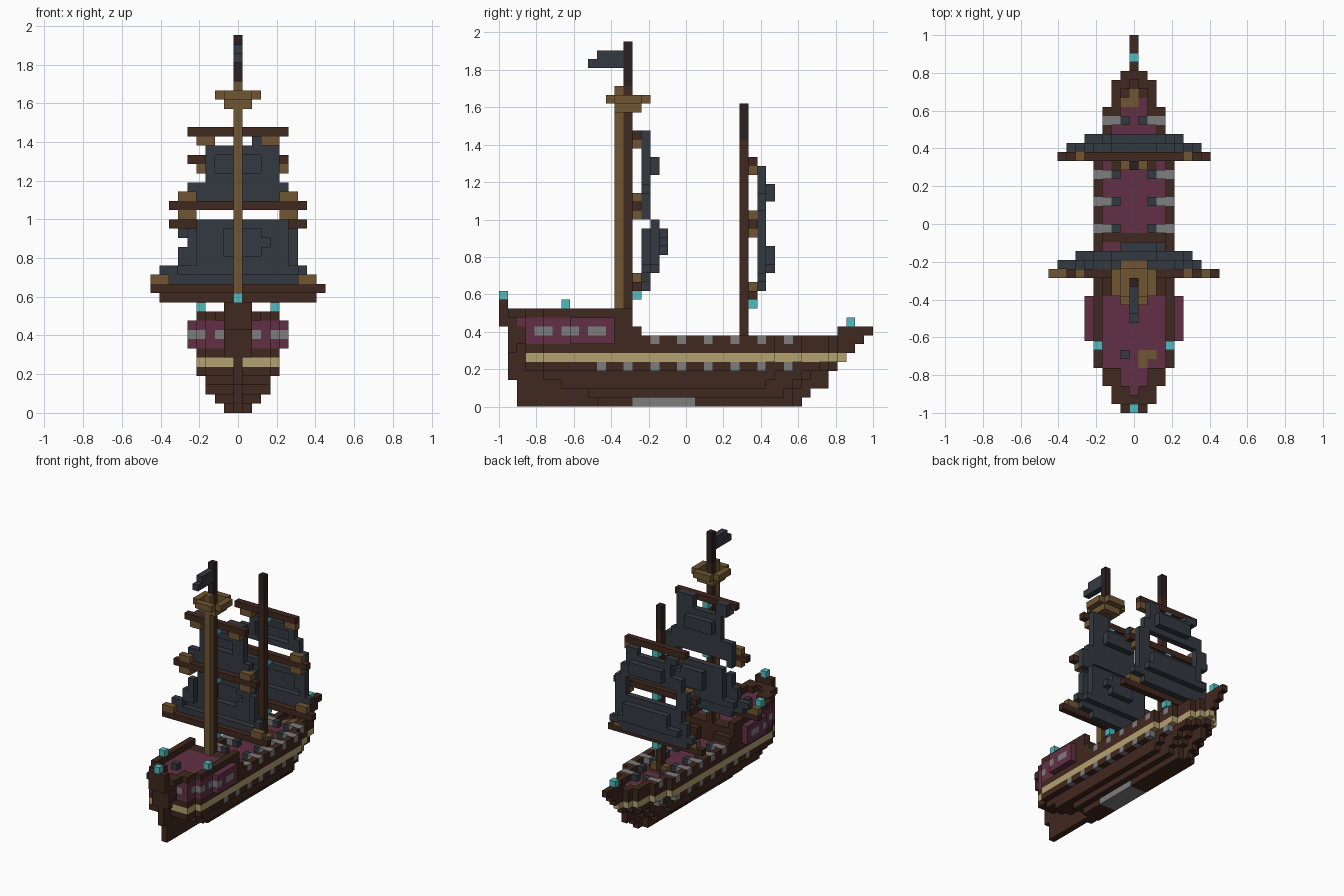
import bpy
import bmesh
from mathutils import Vector

if "Cube" in bpy.data.objects:
    bpy.data.objects.remove(bpy.data.objects["Cube"])

U = 1 / 21  # edge of one block
COLOURS = {
    "brown_wood": (0.051, 0.021, 0.013), "dark_wood": (0.026, 0.014, 0.015),
    "tan_wood": (0.165, 0.093, 0.032), "cream_trim": (0.450, 0.360, 0.165),
    "plum_paint": (0.121, 0.030, 0.058), "slate_cloth": (0.034, 0.042, 0.052),
    "grey_metal": (0.205, 0.205, 0.205), "teal_lantern": (0.085, 0.500, 0.520),
}
mats = {}
for name, rgb in COLOURS.items():
    m = bpy.data.materials.new(name)
    m.use_nodes = True
    m.diffuse_color = (*rgb, 1)
    bsdf = m.node_tree.nodes["Principled BSDF"]
    bsdf.inputs["Base Color"].default_value = (*rgb, 1)
    bsdf.inputs["Roughness"].default_value = 0.9
    mats[name] = m
BROWN, DARK, TAN, CREAM, PLUM, SLATE, GREY, TEAL = COLOURS

cells = {}


def box(part, mat, xs, ys, zs):
    """Fill an inclusive range of blocks; a single number is one block thick."""
    rng = [r if isinstance(r, tuple) else (r, r) for r in (xs, ys, zs)]
    for x in range(rng[0][0], rng[0][1] + 1):
        for y in range(rng[1][0], rng[1][1] + 1):
            for z in range(rng[2][0], rng[2][1] + 1):
                cells[x, y, z] = (part, mat)


def pair(part, mat, xs, ys, zs):
    """The same box on both sides."""
    a, b = xs if isinstance(xs, tuple) else (xs, xs)
    box(part, mat, (a, b), ys, zs)
    box(part, mat, (-b, -a), ys, zs)


def half(y):
    """Half width of the deck outline at station y."""
    if y < 0:
        return 4 if y >= -16 else 3 if y >= -18 else -1
    return 4 if y < 10 else 3 if y < 13 else 2 if y < 16 else 1 if y < 17 else -1


# Hull: stacked layers, narrower and shorter towards the keel
widths = (1, 2, 3, 3, 4, 4, 4)
bow_pull = (5, 5, 4, 3, 1, 0, 0)
stern_pull = (8, 7, 4, 2, 0, 0, 0)
for z, (w, bow, stern) in enumerate(zip(widths, bow_pull, stern_pull)):
    for y in range(-18, 18):
        h = min(w, half(y + bow) if y >= 0 else half(y - stern))
        if h >= 0:
            box("hull", CREAM if z == 5 else BROWN, (-h, h), y, z)

# Keel, stem and stern post
for z, end in enumerate((13, 14, 16, 16, 17, 18, 19, 20, 21)):
    box("keel", BROWN, 0, (11 if z < 6 else 17, end - 1), z)
    box("keel", BROWN, 0, (-19 if z < 3 else -20, -12), z)
box("keel", BROWN, 0, (-19, 12), 0)
box("keel", GREY, (-1, 1), (-6, 0), 0)
box("keel", CREAM, 0, (16, 17), 5)

# Main deck and bulwark
for y in range(-6, 17):
    h = half(y)
    plain = y >= 14 or y in (-3, -2, 9)
    box("deck", BROWN if plain else PLUM, (-h, h), y, 6)
    pair("bulwark", BROWN, h, y, (6, 7))
    if half(y + 1) < h and y < 16:
        pair("bulwark", BROWN, (max(half(y + 1), 0), h), y, (6, 7))
box("bulwark", BROWN, (-1, 1), 16, (6, 7))
box("deck", PLUM, (-3, -2), -3, 6)
box("deck", TAN, 0, 14, 6)
box("deck", TAN, (-1, 0), 13, 6)
box("deck", BROWN, (-2, 2), (6, 7), 6)
box("deck", TAN, (-1, 1), 6, 7)

# Aft cabin with side galleries, windows and railed roof
for y in range(-20, -6):
    roof = half(y) if y >= -18 else 2
    box("cabin", BROWN, (-1, 1) if y < -18 else (-roof, roof), y, (7, 9))
    if -18 <= y <= -9:
        side = 5 if y >= -13 else roof
        paint = PLUM if y in (-18, -15, -12, -9) else GREY
        pair("cabin", PLUM, (2, side), y, (7, 9))
        pair("cabin", paint, side, y, 8)
    pair("cabin_rail", BROWN, roof, y, 10)
    if y <= -17:
        pair("cabin_rail", BROWN, (roof - 1, roof), y, 10)
    if y <= -9:
        box("cabin_roof", PLUM, (1 - roof, roof - 1), y, 9)
pair("cabin", GREY, 2, -18, 8)
pair("cabin_roof", BROWN, 2, (-20, -19), 10)
box("cabin_roof", TAN, (1, 2), -15, 9)
box("cabin_roof", TAN, 1, -16, 9)
box("cabin_roof", SLATE, -1, -15, 10)
box("stern_crest", BROWN, (-1, 1), -20, (6, 10))
box("stern_crest", BROWN, (-1, 1), -21, (9, 11))

# Steps from the cabin down to the deck
pair("steps", BROWN, (2, 4), -6, (7, 8))
pair("steps", BROWN, (2, 3), -5, 7)

# Cannons: barrels above deck, muzzles along the lower hull
for y in range(-10, 12, 3):
    h = half(y)
    pair("gun_port", GREY, min(h, half(y + 1)), y, 4)
    if y >= -4:
        pair("cannon", GREY, (h - 1, h), y, 7)
        pair("cannon", SLATE, h - 2, y, 7)

# Masts and crow's nest
box("main_mast", BROWN, 0, -7, (9, 35))
box("main_mast", DARK, 0, -7, (36, 40))
box("fore_mast", BROWN, 0, 6, (7, 29))
box("fore_mast", DARK, 0, 6, (30, 33))
box("mast_ladder", TAN, 0, -8, (10, 35))
pair("crows_nest", TAN, 1, (-8, -6), 33)
box("crows_nest", TAN, 0, -6, 33)
pair("crows_nest", TAN, 2, (-8, -6), 34)
for y in (-9, -5):
    box("crows_nest", TAN, (-1, 1), y, 34)

# Flag
box("flag", SLATE, 0, (-10, -8), (38, 39))
box("flag", SLATE, 0, -11, 38)

# Yards, each with a lantern beneath its middle
for part, y, yards in (("main_yard", -6, ((30, 5), (22, 7), (13, 9))),
                       ("fore_yard", 7, ((27, 5), (20, 7), (12, 8)))):
    for z, h in yards:
        box(part, BROWN, (-h, h), y, z)
        box("lantern", TEAL, 0, y, z - 1)

# Rope bundles tied to the yards
for y, z, x in ((-6, 29, 3), (-6, 23, 5), (-6, 21, 5), (7, 21, 5), (7, 13, 6)):
    pair("rope_bundle", TAN, (x, x + 1), y, z)
for y, z, xs in ((-6, 14, (-9, -8)), (-6, 14, (7, 8)), (7, 26, (-4, -3)),
                 (7, 26, (4, 5)), (7, 19, (5, 6))):
    box("rope_bundle", TAN, xs, y, z)

# Sails: ragged rows (left, right, bottom, top); bellies push blocks backwards
SAILS = {
    ("main_sail", -5): ((2, 4, 29, 30), (-4, -3, 29, 30), (-3, 4, 25, 28),
                        (-5, 5, 24, 24), (-4, 6, 22, 23), (-5, -5, 21, 23),
                        (5, 6, 21, 21), (-4, 5, 20, 20), (-5, 6, 18, 19),
                        (-6, 6, 16, 17), (-8, 7, 15, 15), (-7, 6, 14, 14),
                        (-5, 4, 13, 13)),
    ("main_sail", -4): ((-2, 2, 26, 27), (-4, 5, 16, 20), (-6, 6, 15, 15)),
    ("main_sail", -3): ((-1, 2, 17, 19), (3, 3, 18, 18)),
    ("fore_sail", 8): ((3, 4, 26, 26), (-4, -3, 26, 26), (-3, 4, 24, 25),
                       (-5, 5, 22, 23), (-6, -5, 19, 21), (5, 6, 19, 21),
                       (-5, 6, 17, 18), (-6, 6, 15, 16), (-7, 7, 14, 14),
                       (-6, 5, 13, 13)),
    ("fore_sail", 9): ((-2, 3, 23, 24), (-3, 4, 16, 17), (-5, 5, 15, 15)),
}
for (part, y), rows in SAILS.items():
    for x0, x1, z0, z1 in rows:
        box(part, SLATE, (x0, x1), y, (z0, z1))
        for x in range(x0, x1 + 1):
            for z in range(z0, z1 + 1):
                if cells.get((x, y - 1, z), ("", ""))[0] == part:
                    del cells[x, y - 1, z]

# Lanterns on the rails and ends
box("lantern", TEAL, 0, -21, 12)
box("lantern", TEAL, 0, 18, 9)
pair("lantern", TEAL, 4, -14, 11)

# Turn the blocks of each part into one mesh of outer faces
DIRS = [Vector(d) for d in ((1, 0, 0), (0, 1, 0), (0, 0, 1),
                            (-1, 0, 0), (0, -1, 0), (0, 0, -1))]
for part in sorted({p for p, _ in cells.values()}):
    bm = bmesh.new()
    used = []
    for c, (owner, mat) in cells.items():
        if owner != part:
            continue
        if mat not in used:
            used.append(mat)
        mid = Vector(c) + Vector((0, 0.5, 0.5))
        for n in DIRS:
            if tuple(int(a + b) for a, b in zip(c, n)) in cells:
                continue
            s = Vector((n.y, n.z, n.x))
            t = n.cross(s)
            corners = [mid + (n + s * a + t * b) / 2
                       for a, b in ((-1, -1), (1, -1), (1, 1), (-1, 1))]
            face = bm.faces.new([bm.verts.new(p * U) for p in corners])
            face.material_index = used.index(mat)
    bmesh.ops.remove_doubles(bm, verts=bm.verts, dist=U / 100)
    me = bpy.data.meshes.new(part)
    bm.to_mesh(me)
    bm.free()
    for mat in used:
        me.materials.append(mats[mat])
    bpy.context.collection.objects.link(bpy.data.objects.new(part, me))
